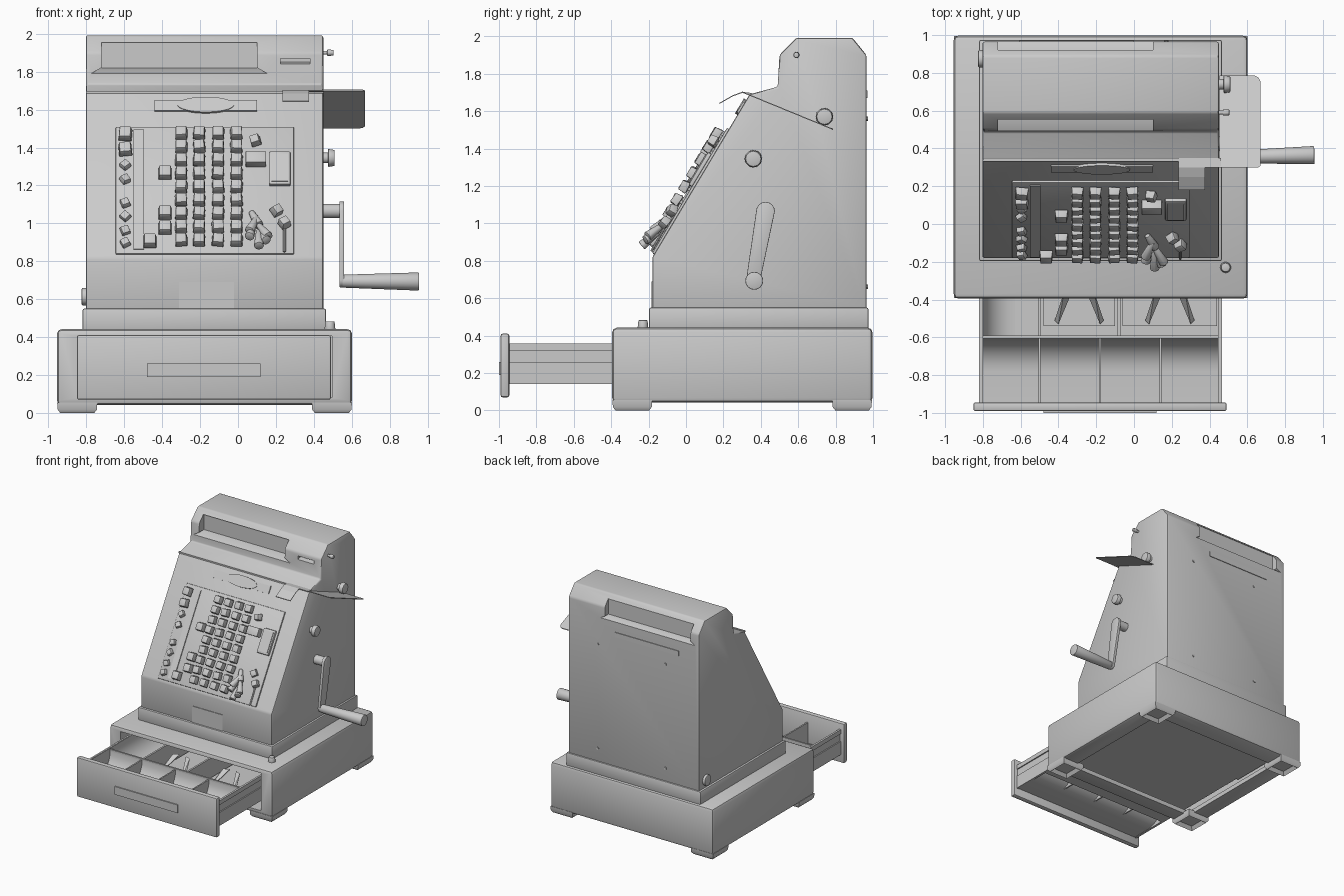
import bpy, bmesh, math, random
from math import cos, sin, pi
from mathutils import Vector, Matrix, Euler

random.seed(4)
cube = bpy.data.objects.get("Cube")
if cube:
    bpy.data.objects.remove(cube, do_unlink=True)

grey = bpy.data.materials.new("plain_grey")
grey.use_nodes = True
grey.diffuse_color = (0.59, 0.59, 0.59, 1)
grey.node_tree.nodes["Principled BSDF"].inputs["Base Color"].default_value = (0.59, 0.59, 0.59, 1)


def finish(name, bm, bevel=0, cutters=()):
    """Turn a bmesh into an object, bevel it, cut it and shade it."""
    bmesh.ops.recalc_face_normals(bm, faces=bm.faces)
    mesh = bpy.data.meshes.new(name)
    bm.to_mesh(mesh)
    bm.free()
    ob = bpy.data.objects.new(name, mesh)
    bpy.context.scene.collection.objects.link(ob)
    if bevel:
        mod = ob.modifiers.new("bevel", "BEVEL")
        mod.width, mod.segments, mod.limit_method = bevel, 2, "ANGLE"
    for c in cutters:
        mod = ob.modifiers.new("cut", "BOOLEAN")
        mod.operation, mod.object, mod.solver = "DIFFERENCE", c, "EXACT"
    if ob.modifiers:
        dg = bpy.context.evaluated_depsgraph_get()
        ob.data = bpy.data.meshes.new_from_object(ob.evaluated_get(dg))
        ob.modifiers.clear()
    for c in cutters:
        bpy.data.objects.remove(c, do_unlink=True)
    ob.data.materials.clear()
    ob.data.materials.append(grey)
    for p in ob.data.polygons:
        p.use_smooth = True
    ob.data.set_sharp_from_angle(angle=math.radians(35))
    return ob


def add_hull(bm, pts):
    verts = [bm.verts.new(p) for p in pts]
    bmesh.ops.convex_hull(bm, input=verts)
    verts = [v for v in verts if v.is_valid]
    bmesh.ops.dissolve_limit(bm, angle_limit=0.01, verts=verts, edges=list({e for v in verts for e in v.link_edges}))


def hull(name, pts, bevel=0):
    bm = bmesh.new()
    add_hull(bm, pts)
    return finish(name, bm, bevel)


def add_box(bm, x, y, z):
    add_hull(bm, [(a, b, c) for a in x for b in y for c in z])


def box(name, x, y, z, bevel=0, cutters=()):
    bm = bmesh.new()
    add_box(bm, x, y, z)
    return finish(name, bm, bevel, cutters)


def prism(name, profile, x, bevel=0, cutters=()):
    """Extrude a (y, z) profile along x."""
    bm = bmesh.new()
    face = bm.faces.new([bm.verts.new((x[0], a, b)) for a, b in profile])
    new = bmesh.ops.extrude_face_region(bm, geom=[face])["geom"]
    bmesh.ops.translate(bm, vec=(x[1] - x[0], 0, 0), verts=[v for v in new if isinstance(v, bmesh.types.BMVert)])
    return finish(name, bm, bevel, cutters)


def rod(name, start, end, r1, r2=None, sides=20, bevel=0):
    a, b = Vector(start), Vector(end)
    rot = (b - a).to_track_quat("Z", "Y").to_matrix().to_4x4()
    bm = bmesh.new()
    bmesh.ops.create_cone(bm, cap_ends=True, segments=sides, radius1=r1, radius2=r2 or r1,
                          depth=(b - a).length, matrix=Matrix.Translation((a + b) / 2) @ rot)
    return finish(name, bm, bevel)


# --- base cabinet, feet and plinth ---
cavity = box("cavity", (-0.85, 0.495), (-0.5, 0.84), (0.08, 0.405))
recess = box("recess", (-0.8, 0.45), (-0.25, 0.83), (0, 0.3))
box("base_cabinet", (-0.955, 0.602), (-0.395, 0.997), (0.042, 0.442), 0.025, (cavity, recess))
box("base_floor", (-0.84, 0.49), (0.33, 0.84), (0.14, 0.155))
for side, cx in (("right", -0.848), ("left", 0.495)):
    for end, cy in (("front", -0.287), ("back", 0.888)):
        bm = bmesh.new()
        add_hull(bm, [(cx + sx * w, cy + sy * w, z) for w, z in ((0.09, 0), (0.104, 0.018), (0.106, 0.055))
                      for sx in (-1, 1) for sy in (-1, 1)])
        sole = [f for f in bm.faces if f.calc_center_median().z < 0.005]
        bmesh.ops.inset_region(bm, faces=sole, thickness=0.03)
        bmesh.ops.translate(bm, vec=(0, 0, 0.03), verts=sole[0].verts)
        finish(f"{end}_{side}_foot", bm)
box("plinth", (-0.82, 0.465), (-0.197, 0.975), (0.43, 0.55), 0.01)
rod("base_button", (0.485, -0.23, 0.43), (0.485, -0.23, 0.483), 0.03, 0.024, bevel=0.005)

# --- drawer ---
box("drawer_front", (-0.85, 0.49), (-0.991, -0.945), (0.07, 0.41), 0.01)
box("drawer_pull_plate", (-0.48, 0.12), (-1.0, -0.99), (0.19, 0.26))
bm = bmesh.new()
add_box(bm, (-0.82, 0.465), (-0.605, 0.33), (0.14, 0.155))
for x, out in ((-0.805, -0.82), (0.45, 0.465)):
    add_box(bm, (x - 0.005, x + 0.005), (-0.95, 0.33), (0.14, 0.355))
    for z in ((0.14, 0.255), (0.32, 0.357)):
        add_box(bm, (x, out), (-0.95, 0.33), z)
for y in (-0.605, 0.315):
    add_box(bm, (-0.81, 0.455), (y, y + 0.015), (0.14, 0.345))
for x in (-0.5, -0.18, 0.14):
    add_box(bm, (x - 0.006, x + 0.006), (-0.95, -0.6), (0.15, 0.335))
for x in (-0.5, -0.08):
    add_box(bm, (x - 0.008, x + 0.008), (-0.6, 0.32), (0.15, 0.335))
finish("drawer_tray", bm)


def scoop(r):
    return [(-0.78 + r * sin(t), 0.33 - r * cos(t)) for t in [i * pi / 16 for i in range(9)]]


# curved sheet that forms the floor of the coin cups
prism("coin_scoop", [(-0.95, 0.155)] + scoop(0.175) + scoop(0.187)[::-1] + [(-0.95, 0.143)], (-0.81, 0.455))
# rounded side of the rear corner compartment, turned to run front to back
side_scoop = prism("side_scoop", scoop(0.17) + [(-0.6, 0.15), (-0.78, 0.15)], (-0.59, 0.32))
side_scoop.data.transform(Matrix(((0, -1, 0, -1.41), (1, 0, 0, 0), (0, 0, 1, 0), (0, 0, 0, 1))))
for i, (lo, hi) in enumerate(((-0.48, -0.1), (-0.06, 0.44))):
    cx = (lo + hi) / 2
    box(f"note_plate_{i}", (lo, hi), (-0.54, 0.3), (0.165, 0.175))
    for s in (-1, 1):
        hull(f"note_clip_{i}", [(cx + s * dx, y, z + t) for dx, y, z in
             ((0.03, -0.34, 0.32), (0.08, -0.36, 0.32), (0.11, -0.53, 0.19), (0.13, -0.51, 0.19))
             for t in (0, 0.008)])


# --- housing with display windows ---
def window(front, back, lo, hi):
    """Square opening plus a sill that flares outwards."""
    sill = [(x, front, 1.79) for x in (lo - 0.055, hi + 0.055)]
    sill += [(x, y, 1.821) for x in (lo, hi) for y in (front, back)]
    return box("window_cutter", (lo, hi), (front, back), (1.82, 1.955)), hull("sill_cutter", sill)


slot = hull("slot_cutter", [(x, y, z) for x in (0.225, 0.38) for y, z in
                            ((0.47, 1.835), (0.47, 1.87), (0.54, 1.85), (0.54, 1.87))])
shape = [(-0.18, 0.54), (-0.18, 0.82), (0.34, 1.69), (0.49, 1.73), (0.5, 1.9), (0.59, 1.992),
         (0.89, 1.992), (0.965, 1.9), (0.965, 0.54)]
prism("housing", shape, (-0.803, 0.45), 0.012,
      (*window(0.49, 0.565, -0.72, 0.1), *window(0.98, 0.915, -0.72, 0.1), slot))
box("top_seam", (-0.802, 0.452), (0.332, 0.345), (1.685, 1.697))
box("front_plate", (-0.31, -0.02), (-0.185, -0.17), (0.55, 0.69))
box("back_slot_trim", (-0.61, 0.0), (0.96, 0.971), (1.67, 1.71))
for x in (0.17, -0.48):
    for z in (0.66, 1.56):
        rod("back_screw", (x, 0.96, z), (x, 0.972, z), 0.012, sides=10)

# --- keyboard, built flat and laid on the slope (x across, y up the slope, z outward) ---
slope = Matrix(((1, 0, 0, 0), (0, 0.513, -0.858, -0.18), (0, 0.858, 0.513, 0.82), (0, 0, 0, 1)))


def along(z, h=0.0):
    return (z - 0.82 - 0.513 * h) / 0.858


def on_slope(name, x, z, h, bevel=0):
    ob = box(name, x, (along(z[0]), along(z[1])), h, bevel)
    ob.data.transform(slope)


on_slope("key_plate", (-0.645, 0.295), (0.835, 1.505), (-0.01, 0.012), 0.006)
on_slope("slot_strip", (-0.55, -0.495), (0.855, 1.485), (0, 0.02))
on_slope("counter_window_frame", (0.165, 0.277), (1.19, 1.365), (0, 0.033), 0.008)
on_slope("counter_window", (0.177, 0.265), (1.205, 1.35), (0, 0.038))
on_slope("wide_key", (0.04, 0.148), (1.29, 1.35), (0.01, 0.065), 0.005)
on_slope("name_bar", (-0.44, 0.1), (1.59, 1.645), (-0.01, 0.01))
bm = bmesh.new()
bmesh.ops.create_cone(bm, cap_ends=True, segments=32, radius1=0.15, radius2=0.15, depth=0.03,
                      matrix=Matrix.Translation((-0.17, along(1.62), 0)) @ Matrix.Diagonal((1, 0.31, 1, 1)))
bm.transform(slope)
finish("name_oval", bm)


def keys(name, places, size, h=0.046, jitter=0.08, turn=0.0, thick=0.045):
    """Tapered caps on short stems."""
    bm = bmesh.new()
    for x, z in places:
        spin = Euler((random.uniform(-jitter, jitter), random.uniform(-jitter, jitter),
                      turn + random.uniform(-jitter, jitter))).to_matrix().to_4x4()
        at = slope @ Matrix.Translation((x, along(z, h), h))
        k = size / 2
        for m, parts in ((at @ spin, ((k, -thick / 2), (k * 0.85, thick / 2))), (at, ((k * 0.3, -h), (k * 0.3, 0)))):
            add_hull(bm, [m @ Vector((sx * w, sy * w, t)) for w, t in parts for sx in (-1, 1) for sy in (-1, 1)])
    finish(name, bm, 0.004)


keys("number_keys", [(x, 1.48 - 0.0705 * r) for x in (-0.3, -0.205, -0.105, -0.008) for r in range(9)], 0.064)
keys("upper_function_keys", [(-0.595, 1.475), (-0.595, 1.395)], 0.07)
keys("small_function_keys", [(-0.595, z) for z in (1.31, 1.235, 1.11, 1.04, 0.965, 0.9)], 0.048, 0.03, 0.25, 0.6, 0.03)
keys("department_keys", [(-0.385, 1.27), (-0.385, 1.06), (-0.385, 0.98), (-0.465, 0.91)], 0.07, 0.043, 0)
keys("loose_keys", [(0.09, 1.44), (0.205, 1.07), (0.245, 1.005)], 0.054, 0.04, 0.3, 0.4)

# --- cluster of bent levers at the lower corner ---
for i, (x, z, dx, dz, h) in enumerate(((0.07, 1.06, 0.04, -0.07, 0.04), (0.1, 1.03, -0.04, -0.07, 0.07),
        (0.11, 0.99, 0.05, -0.06, 0.08), (0.08, 0.98, -0.02, -0.05, 0.075), (0.11, 0.96, 0.0, -0.08, 0.08),
        (0.12, 0.95, 0.03, -0.04, 0.08))):
    p = slope @ Vector((x, along(z, h / 2), h / 2))
    q = slope @ Vector((x + dx, along(z + dz, h), h))
    rod(f"bent_lever_{i}", p, q, 0.016, 0.028, 8, 0.006)
rod("lever_rod", slope @ Vector((0.245, along(0.84), 0.02)), slope @ Vector((0.245, along(1.0), 0.025)), 0.007, sides=8)


# --- slip shelf and tongue ---
def ribbon(name, x, path):
    bm = bmesh.new()
    for (y0, z0), (y1, z1) in zip(path, path[1:]):
        add_hull(bm, [(a, y, z + t) for a in x for y, z in ((y0, z0), (y1, z1)) for t in (-0.003, 0.003)])
    finish(name, bm)


ribbon("slip_tongue", (0.235, 0.375), [(0.18, 1.642), (0.25, 1.682), (0.3, 1.7), (0.35, 1.694)])
ribbon("slip_bridge", (0.37, 0.46), [(0.3, 1.7), (0.35, 1.694)])
hull("slip_shelf", [(x, y, 1.702 - (y - 0.3) * 0.41 + t) for t in (-0.003, 0.003) for x, y in
                    ((0.452, 0.3), (0.66, 0.3), (0.67, 0.31), (0.67, 0.755), (0.66, 0.775), (0.64, 0.785), (0.452, 0.785))])

# --- knobs, lock and crank ---
for name, y, z, r, out in (("pin", 0.59, 1.9, 0.01, 0.49), ("shelf_knob", 0.74, 1.57, 0.028, 0.495),
                           ("side_knob", 0.36, 1.345, 0.028, 0.495)):
    rod(name, (0.44, y, z), (out, y, z), r)
    rod(name + "_cap", (out - 0.02, y, z), (out + 0.015, y, z), r * 1.7, r * 1.5, 12, 0.004)
rod("side_lock", (-0.79, 0.875, 0.613), (-0.825, 0.875, 0.613), 0.046, bevel=0.006)
rod("crank_axle", (0.44, 0.425, 1.065), (0.54, 0.425, 1.065), 0.038)
hull("crank_arm", [(x, y + r * cos(a), z + r * sin(a)) for x in (0.535, 0.56)
                   for y, z, r in ((0.425, 1.065, 0.05), (0.36, 0.7, 0.038))
                   for a in [i * pi / 8 for i in range(16)]], 0.004)
rod("crank_handle", (0.55, 0.355, 0.695), (0.955, 0.365, 0.693), 0.034, 0.048, 24, 0.006)
